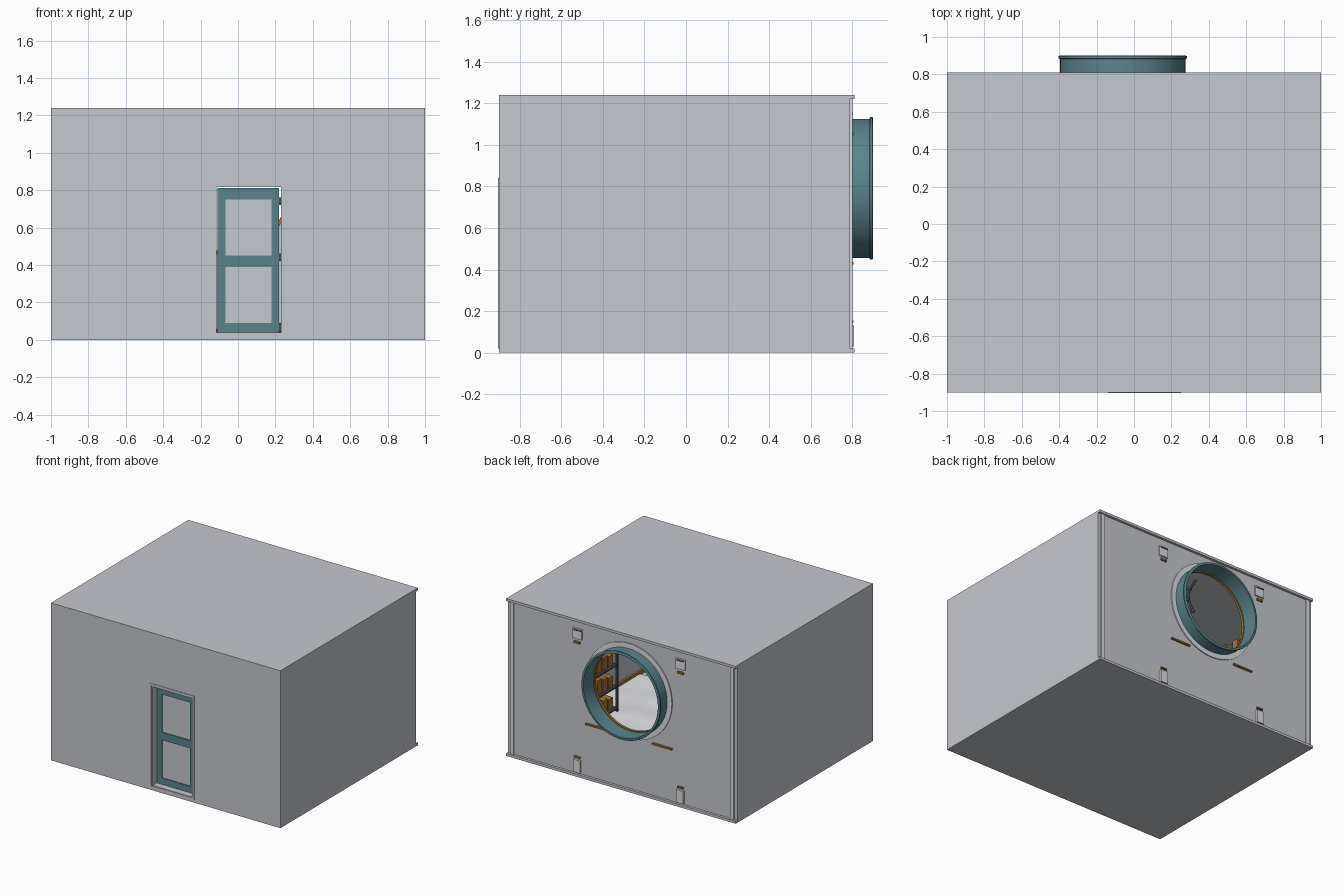
import bpy, bmesh, math
from mathutils import Vector, noise

cube = bpy.data.objects.get("Cube")
if cube:
    bpy.data.objects.remove(cube, do_unlink=True)


def material(name, r, g, b):
    m = bpy.data.materials.new(name)
    m.use_nodes = True
    m.diffuse_color = (r, g, b, 1)
    m.node_tree.nodes["Principled BSDF"].inputs["Base Color"].default_value = (r, g, b, 1)
    return m


GREY = material("wall grey", 0.56, 0.58, 0.62)
PALE = material("pale grey", 0.72, 0.73, 0.76)
TEAL = material("muted teal", 0.10, 0.235, 0.26)
BROWN = material("cardboard brown", 0.38, 0.18, 0.04)
DARK = material("dark metal", 0.06, 0.065, 0.07)
WHITE = material("white cloth", 0.80, 0.81, 0.83)


def finish(name, bm, mat, smooth=False):
    mesh = bpy.data.meshes.new(name)
    bmesh.ops.recalc_face_normals(bm, faces=bm.faces)
    bm.to_mesh(mesh)
    bm.free()
    mesh.materials.append(mat)
    ob = bpy.data.objects.new(name, mesh)
    bpy.context.collection.objects.link(ob)
    if smooth:
        bpy.ops.object.select_all(action="DESELECT")
        ob.select_set(True)
        bpy.context.view_layer.objects.active = ob
        bpy.ops.object.shade_smooth_by_angle(angle=math.radians(35))
    return ob


def add_box(bm, x, y, z):
    """Box from (low, high) ranges."""
    vs = bmesh.ops.create_cube(bm, size=1)["verts"]
    for v in vs:
        v.co = Vector([(a + b) / 2 + c * (b - a) for c, (a, b) in zip(v.co, (x, y, z))])


def boxes(name, mat, *ranges):
    bm = bmesh.new()
    for r in ranges:
        add_box(bm, *r)
    return finish(name, bm, mat)


PX, PZ, BACK = -0.06, 0.79, 0.79   # port centre and rear wall plane


def lathe(name, mat, profile, steps=64):
    """Closed (radius, y) profile turned about the port axis."""
    bm = bmesh.new()
    rings = []
    for i in range(steps):
        a = math.tau * i / steps
        rings.append([bm.verts.new((PX + r * math.cos(a), y, PZ + r * math.sin(a)))
                      for r, y in profile])
    n = len(profile)
    for i in range(steps):
        p, q = rings[i], rings[(i + 1) % steps]
        for j in range(n):
            k = (j + 1) % n
            bm.faces.new((p[j], p[k], q[k], q[j]))
    return finish(name, bm, mat, True)


def ring(name, mat, r0, r1, y0, y1):
    return lathe(name, mat, [(r0, y0), (r1, y0), (r1, y1), (r0, y1)])


def cut(target, cutter):
    mod = target.modifiers.new("opening", "BOOLEAN")
    mod.operation = "DIFFERENCE"
    mod.solver = "EXACT"
    mod.object = cutter
    bpy.context.view_layer.objects.active = target
    bpy.ops.object.modifier_apply(modifier=mod.name)
    bpy.data.objects.remove(cutter, do_unlink=True)


# Room shell
boxes("roof", GREY, ((-1, 1), (-0.9, 0.81), (1.22, 1.24)))
boxes("base", GREY, ((-1, 1), (-0.9, 0.81), (0, 0.02)))
for s, side in ((-1, "right"), (1, "left")):
    boxes(side + "_wall", GREY, (sorted((s, s * 0.98)), (-0.9, BACK), (0.02, 1.22)))
    boxes(side + "_corner_strip", PALE,
          (sorted((s * 0.945, s * 0.975)), (BACK, 0.8), (0.02, 1.22)))

front = boxes("front_wall", GREY, ((-0.98, 0.98), (-0.9, -0.88), (0.02, 1.22)))
cut(front, boxes("door_cutter", GREY, ((-0.125, 0.24), (-1, -0.8), (0.035, 0.825))))

rear = boxes("rear_wall", GREY, ((-0.98, 0.98), (0.77, BACK), (0.02, 1.22)))
bm = bmesh.new()
bmesh.ops.create_cone(bm, cap_ends=True, segments=64, radius1=0.326, radius2=0.326, depth=0.2)
hole = finish("port_cutter", bm, GREY)
hole.rotation_euler.x = math.pi / 2
hole.location = (PX, BACK, PZ)
bpy.context.view_layer.update()
cut(rear, hole)


def frame(name, mat, x0, x1, z0, z1, w, y):
    """Four bars round a rectangle."""
    return boxes(name, mat,
                 ((x0, x0 + w), y, (z0, z1)), ((x1 - w, x1), y, (z0, z1)),
                 ((x0 + w, x1 - w), y, (z0, z0 + w)), ((x0 + w, x1 - w), y, (z1 - w, z1)))


# Door set back in its frame
frame("door_trim", GREY, -0.14, 0.25, 0.02, 0.84, 0.016, (-0.904, -0.9))
frame("door_jamb", GREY, -0.126, 0.241, 0.027, 0.828, 0.012, (-0.9, -0.82))
stile, D = 0.042, (-0.85, -0.825)
boxes("door_frame", TEAL,
      ((-0.11, -0.11 + stile), D, (0.04, 0.812)),
      ((0.22 - stile, 0.22), D, (0.04, 0.812)),
      *[((-0.11 + stile, 0.22 - stile), D, z) for z in ((0.04, 0.09), (0.39, 0.45), (0.75, 0.812))])
boxes("door_panels", GREY,
      *[((-0.07, 0.18), (-0.842, -0.833), z) for z in ((0.085, 0.395), (0.445, 0.755))])
boxes("door_hinges", DARK, *[((0.22, 0.229), D, (z, z + 0.04)) for z in (0.05, 0.42, 0.72)])

# Round port at the rear
lathe("port_tube", TEAL, [(0.325, 0.775), (0.335, 0.775), (0.335, 0.882), (0.343, 0.886),
                          (0.343, 0.897), (0.338, 0.9), (0.325, 0.9)])
ring("port_flange", PALE, 0.334, 0.375, BACK, 0.798)
ring("port_gasket", BROWN, 0.318, 0.335, 0.755, 0.774)

# Latches, feet and handles around the port
for s, side in ((-1, "right"), (1, "left")):
    x = PX + s * 0.45
    boxes(side + "_latch_plate", PALE, ((x - 0.04, x + 0.04), (BACK, 0.8), (1.08, 1.16)))
    boxes(side + "_latch_edge", DARK, ((x - 0.034, x + 0.034), (BACK, 0.804), (1.145, 1.152)))
    boxes(side + "_latch_tab", BROWN, ((x - 0.025, x + 0.025), (BACK, 0.805), (1.045, 1.06)))
    boxes(side + "_foot_bracket", PALE, ((x - 0.03, x + 0.03), (BACK, 0.808), (0.03, 0.13)))
    boxes(side + "_foot_clip", BROWN, ((x - 0.025, x + 0.025), (BACK, 0.806), (0.145, 0.155)))
    x = PX + s * 0.29
    boxes(side + "_handle", BROWN, ((x - 0.085, x + 0.085), (BACK, 0.805), (0.425, 0.437)))


# Shelving with cartons along both side walls
def shelving(side, s, y0, y1, levels):
    span = lambda a, b: sorted((s * a, s * b))
    shelves = [(span(0.72, 0.97), (y0, y1), (z - 0.012, z)) for z in levels]
    posts = [(span(x, x + 0.015), (y, y + 0.015), (0.02, levels[-1] + 0.15))
             for x in (0.715, 0.955) for y in (y0, y1 - 0.015)]
    boxes(side + "_shelves", DARK, *shelves, *posts)
    count = int((y1 - y0 - 0.04) / 0.07)
    boxes(side + "_cartons", BROWN,
          *[(span(0.74, 0.94), (y0 + 0.03 + i * 0.07, y0 + 0.085 + i * 0.07),
             (z, z + 0.085 + 0.015 * (i % 3)))
            for z in levels for i in range(count)])


shelving("left", 1, -0.18, 0.66, [0.08, 0.25, 0.42, 0.59, 0.76])
shelving("right", -1, -0.3, 0.5, [0.6, 0.95])
boxes("skirting", BROWN, ((0.965, 0.98), (-0.88, -0.2), (0.03, 0.06)))

# Rumpled floor sheet
bm = bmesh.new()
bmesh.ops.create_grid(bm, x_segments=40, y_segments=34, size=1)
for v in bm.verts:
    x, y = v.co.x * 0.96, v.co.y * 0.78 - 0.02
    v.co = (x, y, 0.045 + 0.02 * noise.noise(Vector((x * 4, y * 4, 0))))
finish("floor_sheet", bm, WHITE, True)

# Hanging cable with lamps
curve = bpy.data.curves.new("hanging_cable", "CURVE")
curve.dimensions = "3D"
curve.bevel_depth = 0.008
path = [(-0.16, 0.5, 1.22), (-0.12, 0.48, 1.14), (-0.1, 0.48, 1.05), (-0.15, 0.48, 0.97)]
line = curve.splines.new("NURBS")
line.points.add(len(path) - 1)
for p, co in zip(line.points, path):
    p.co = (*co, 1)
line.use_endpoint_u = True
line.order_u = 3
curve.materials.append(DARK)
bpy.context.collection.objects.link(bpy.data.objects.new("hanging_cable", curve))
bm = bmesh.new()
for co in path[1:]:
    ball = bmesh.ops.create_uvsphere(bm, u_segments=12, v_segments=8, radius=0.016)["verts"]
    bmesh.ops.translate(bm, vec=co, verts=ball)
finish("cable_lamps", bm, DARK, True)
